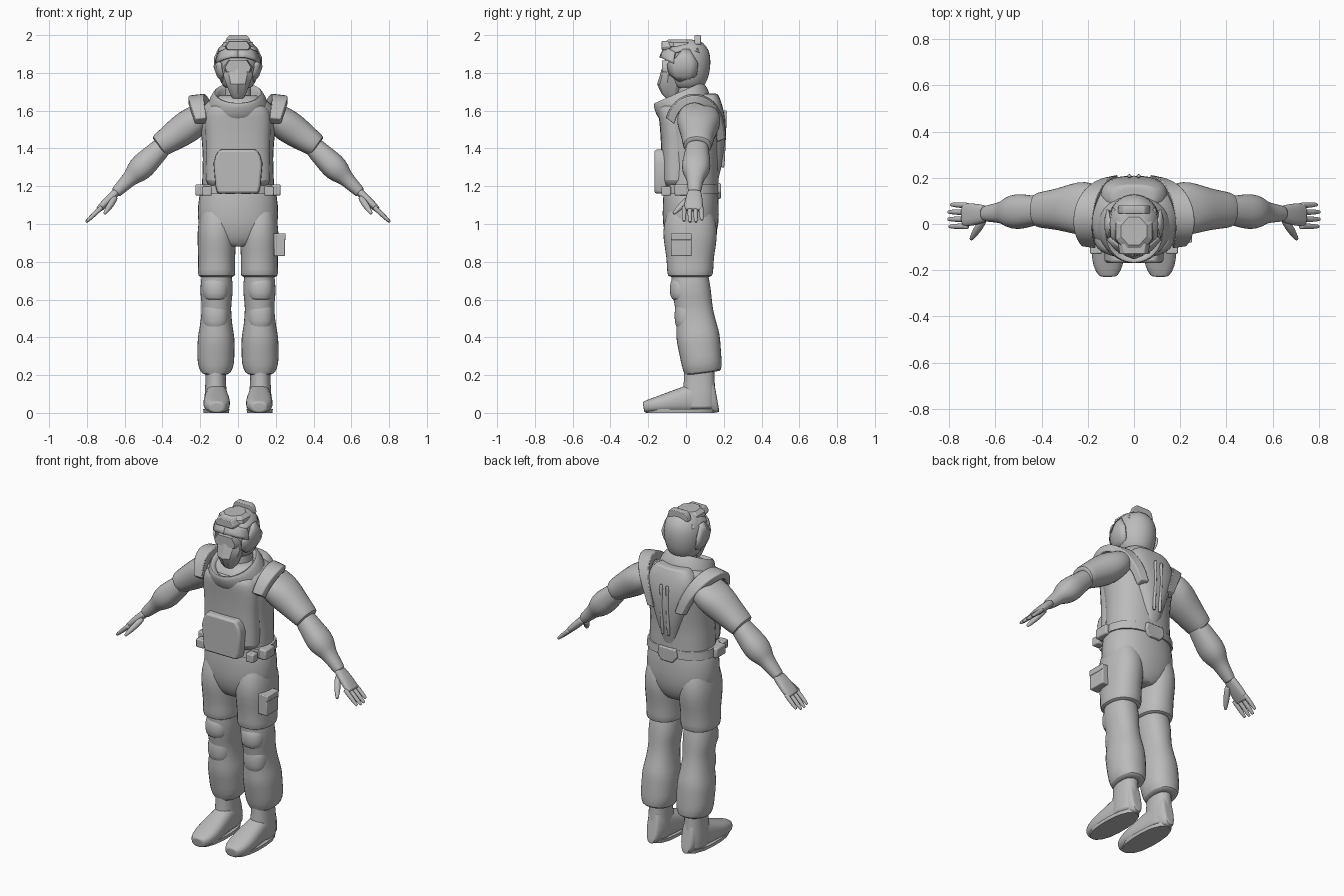
import bpy, bmesh, math
from mathutils import Vector

cube = bpy.data.objects.get("Cube")
if cube:
    bpy.data.objects.remove(cube, do_unlink=True)

GREY = (.5, .5, .5, 1)
grey = bpy.data.materials.new("plain grey")
grey.use_nodes = True
grey.diffuse_color = GREY
grey.node_tree.nodes["Principled BSDF"].inputs["Base Color"].default_value = GREY


def finish(name, bm, mirror=False, smooth=False, thickness=0, bevel=0, angle=50):
    """Turn a bmesh into a shaded object with its modifiers."""
    bmesh.ops.recalc_face_normals(bm, faces=bm.faces)
    mesh = bpy.data.meshes.new(name)
    bm.to_mesh(mesh)
    bm.free()
    part = bpy.data.objects.new(name, mesh)
    bpy.context.collection.objects.link(part)
    mesh.materials.append(grey)
    bpy.ops.object.select_all(action='DESELECT')
    part.select_set(True)
    bpy.context.view_layer.objects.active = part
    bpy.ops.object.shade_smooth_by_angle(angle=math.radians(angle))
    if thickness:
        modifier = part.modifiers.new("Thickness", 'SOLIDIFY')
        modifier.thickness = thickness
        modifier.offset = 0
    if bevel:
        modifier = part.modifiers.new("Bevel", 'BEVEL')
        modifier.width = bevel
        modifier.segments = 2
    if mirror:
        modifier = part.modifiers.new("Mirror", 'MIRROR')
        modifier.use_mirror_merge = False
    if smooth:
        modifier = part.modifiers.new("Smooth", 'SUBSURF')
        modifier.levels = modifier.render_levels = 1
    return part


def skin(name, loops, closed=True, **options):
    """Bridge rows of points; closed rows form a capped tube."""
    bm = bmesh.new()
    rows = [[bm.verts.new(point) for point in loop] for loop in loops]
    count = len(rows[0])
    for low, high in zip(rows, rows[1:]):
        for k in range(count if closed else count - 1):
            n = (k + 1) % count
            bm.faces.new((low[k], low[n], high[n], high[k]))
    if closed:
        bm.faces.new(rows[0])
        bm.faces.new(rows[-1])
    return finish(name, bm, **options)


def along(name, start, end, profile, depth=1, sides=16, power=2.4, smooth=True, **options):
    """Loft superellipses on a line: (position, half width[, half depth])."""
    start, end = Vector(start), Vector(end)
    axis = (end - start).normalized()
    across = Vector((1, 0, 0))
    across = (across - axis * axis.x).normalized()
    forward = axis.cross(across)
    rings = [(*ring, ring[1] * depth)[:3] for ring in profile]
    if smooth:
        # A tight ring inside each end keeps the rim crisp
        first, last = rings[0], rings[-1]
        rings.insert(0, (first[0], first[1] * .8, first[2] * .8))
        rings.append((last[0], last[1] * .8, last[2] * .8))
    loops = []
    for position, width, thick in rings:
        centre = start.lerp(end, position)
        loop = []
        for k in range(sides):
            turn = math.tau * (k + .5) / sides
            c, s = math.cos(turn), math.sin(turn)
            reach = (abs(c) ** power + abs(s) ** power) ** (-1 / power)
            loop.append(centre + reach * (across * width * c + forward * thick * s))
        loops.append(loop)
    return skin(name, loops, smooth=smooth, **options)


def column(name, x, y, profile, **options):
    """Upright loft whose positions are heights."""
    return along(name, (x, y, 0), (x, y, 1), profile, **options)


def shell(name, columns, lift, **options):
    """Curved helmet plate from columns (azimuth, low, high) in right angles."""
    quarter = math.pi / 2
    rows = []
    for azimuth, low, high in columns:
        row = []
        for k in range(5):
            rise = quarter * (low + (high - low) * k / 4)
            radius = (.12 + lift) * math.cos(rise)
            row.append((radius * math.sin(azimuth * quarter),
                        -1.08 * radius * math.cos(azimuth * quarter),
                        1.85 + (.12 + lift) * math.sin(rise)))
        rows.append(row)
    return skin(name, rows, closed=False, mirror=True, thickness=.01, angle=30, **options)


def plate(name, half, back, front, inset=1, **options):
    """Symmetric slab from the right half of its x-z outline."""
    outline = half + [(-x, z) for x, z in reversed(half)]
    middle = sum(z for x, z in outline) / len(outline)
    rear = [(x, back, z) for x, z in outline]
    face = [(x * inset, front, middle + (z - middle) * inset) for x, z in outline]
    return skin(name, [rear, face], **options)


def box(name, x, y, z, **options):
    """Box given by its x, y and z ranges."""
    loops = [[(x[0], depth, z[0]), (x[1], depth, z[0]),
              (x[1], depth, z[1]), (x[0], depth, z[1])] for depth in y]
    return skin(name, loops, **options)


# Trousers, with lower legs that lean forward towards the knees
column("trouser_seat", 0, .025,
       [(.88, .1, .1), (.92, .18, .13), (1, .218, .152), (1.1, .216, .15), (1.2, .2, .145)])
column("trouser_thighs", .113, .022,
       [(.72, .1, .12), (.76, .1, .125), (.82, .098, .125), (.92, .104, .145), (1, .1, .144),
        (1.1, .08, .11)], mirror=True)
along("lower_legs", (.12, .12, 0), (.11, -.02, 1),
      [(.21, .08, .1), (.26, .1, .108), (.33, .098, .112), (.4, .1, .118), (.45, .088, .11),
       (.52, .08, .1), (.58, .078, .1), (.64, .09, .104), (.75, .08, .1)], mirror=True)
for name, y, low, high in (("knee_pads", -.015, .6, .71), ("shin_pads", .01, .45, .58)):
    column(name, .118, y, [(low, .06), (low + .03, .072), (high - .03, .072), (high, .06)],
           mirror=True)

# Boots, with the foot's height following its centre line
column("boot_shafts", .118, .07, [(.02, .06), (.1, .06), (.18, .053), (.26, .055)],
       depth=1.5, mirror=True)
along("boot_feet", (.115, .16, .1), (.112, -.225, .03),
      [(t, width, .1 - .07 * t) for t, width in
       ((0, .03), (.05, .05), (.4, .062), (.7, .074), (.9, .066), (1, .04))],
      power=3, mirror=True)
column("boot_soles", .115, -.03, [(0, .068), (.02, .07)], depth=2.68, smooth=False, mirror=True)

# Torso and vest
column("torso", 0, .03,
       [(1.14, .2, .15), (1.3, .187, .14), (1.4, .19, .15), (1.5, .2, .16),
        (1.58, .21, .17), (1.64, .18, .15), (1.68, .12, .11)])
column("vest_front", 0, -.05,
       [(1.2, .18, .08), (1.4, .165, .08), (1.54, .18, .09), (1.6, .17, .1), (1.63, .14, .09)],
       power=3.4)
column("vest_back", 0, .12,
       [(1.22, .04, .05), (1.36, .08, .08), (1.46, .12, .09), (1.56, .15, .09),
        (1.64, .15, .07), (1.69, .1, .05)], power=3.4)
along("back_ridges", (.02, .195, 1.3), (.02, .208, 1.6), [(0, .01), (1, .01)],
      sides=8, mirror=True)
along("collar", (0, 0, 1.6), (0, -.4, 2.5),
      [(0, .17, .15), (.05, .16, .155), (.09, .14, .15), (.11, .125, .14), (.1, .11, .12),
       (.03, .08, .1)], sides=20, power=2)

# Straps arch over each shoulder and converge behind
straps = []
for k in range(17):
    sweep = .15 + .8 * k / 16
    rise = math.sin(math.pi * sweep)
    x = .17 + .06 * rise - .1 * sweep ** 3
    half = .02 + .022 * rise
    straps.append([(x + side * half,
                    .045 - (.15 + lift) * math.cos(math.pi * sweep),
                    1.3 + (.37 + lift) * math.sqrt(rise))
                   for side, lift in ((-1, -.03), (1, -.03), (1, .01), (-1, .02))])
skin("shoulder_straps", straps, bevel=.005, mirror=True)

# Belt, pouches and chest pack
column("belt", 0, .025, [(1.16, .208), (1.21, .204)], depth=.73, smooth=False)
box("belt_side_pouches", (.17, .226), (-.06, .03), (1.15, 1.21), bevel=.008, mirror=True)
box("belt_front_clips", (.14, .19), (-.13, -.08), (1.15, 1.2), bevel=.006, mirror=True)
plate("belt_back_flap", [(.04, 1.13), (.07, 1.17), (.06, 1.22)], .13, .185, inset=.9, bevel=.005)
plate("chest_pouch", [(.11, 1.16), (.12, 1.2), (.13, 1.32), (.12, 1.36), (.1, 1.395)],
      -.1, -.168, inset=.98, bevel=.012)
box("left_thigh_pouch", (.19, .248), (-.08, .03), (.83, .94), bevel=.005)
box("left_thigh_pouch_flap", (.19, .252), (-.08, .03), (.915, .95), bevel=.005)

# Sleeves, forearms and hands
ELBOW, FINGERTIP = (.4, .06, 1.41), (.8, .035, 1.015)
along("sleeves", (.16, .07, 1.59), (.42, .06, 1.41),
      [(0, .07, .1), (.2, .08, .12), (.4, .09, .11), (.65, .08, .09), (.9, .067, .08), (1, .062, .075)],
      mirror=True)
along("forearms", ELBOW, FINGERTIP,
      [(0, .055), (.12, .06), (.26, .072), (.36, .06), (.42, .042), (.52, .036), (.62, .03)],
      depth=1.12, mirror=True)
along("palms", ELBOW, FINGERTIP, [(.6, .022, .036), (.75, .022, .05), (.85, .016, .05)],
      power=3, mirror=True)
for k, (finger, reach) in enumerate((("index", .94), ("middle", 1), ("ring", 1), ("little", .86))):
    y = .03 * k - .01
    along(finger + "_fingers", (.72, y, 1.09), (.72 + .085 * reach, y * 1.05, 1.09 - .08 * reach),
          [(0, .014), (.8, .012), (1, .007)], sides=8, mirror=True)
along("thumbs", (.65, .02, 1.14), (.706, -.066, 1.055),
      [(0, .016), (.4, .02), (.8, .014), (1, .008)], sides=8, mirror=True)

# Neck and helmet
column("neck", 0, .02, [(1.58, .08), (1.66, .07), (1.76, .07)])
column("helmet", 0, .01,
       [(1.72, .07), (1.74, .09), (1.79, .11), (1.86, .118), (1.92, .11), (1.96, .08), (1.975, .05)],
       depth=1.06, power=2)

# Face mask below a sloping pair of goggles
plate("goggles", [(.07, 1.8), (.08, 1.83), (.055, 1.87)], -.06, -.128, inset=.85)
column("mask", 0, -.075,
       [(1.665, .03, .03), (1.69, .045, .055), (1.74, .065, .078), (1.79, .082, .062),
        (1.82, .07, .055)], sides=10, power=2, smooth=False, angle=25)

# Helmet armour plates
shell("brow_plate", [(0, .15, .5), (.2, .15, .5), (.4, .1, .4), (.7, 0, .3)], .01)
shell("side_plates", [(.5, -.3, 0), (.7, -.5, .1), (.9, -.6, .4), (1.1, -.6, .4), (1.3, -.3, 0)], .007)
shell("temple_plates", [(.4, .3, .5), (.7, .3, .6), (1, .4, .6), (1.4, .3, .5)], .005)
column("crown_plate", 0, -.03, [(1.94, .09), (1.96, .085), (1.978, .06)],
       depth=1.1, sides=8, power=2, smooth=False, angle=25)
plate("crown_rear_lip", [(.07, 1.95), (.06, 1.985), (.045, 2)], .08, .045, bevel=.004)
plate("crown_front_lip", [(.06, 1.92), (.07, 1.94), (.05, 1.97)], -.08, -.13, inset=.9, bevel=.004)
